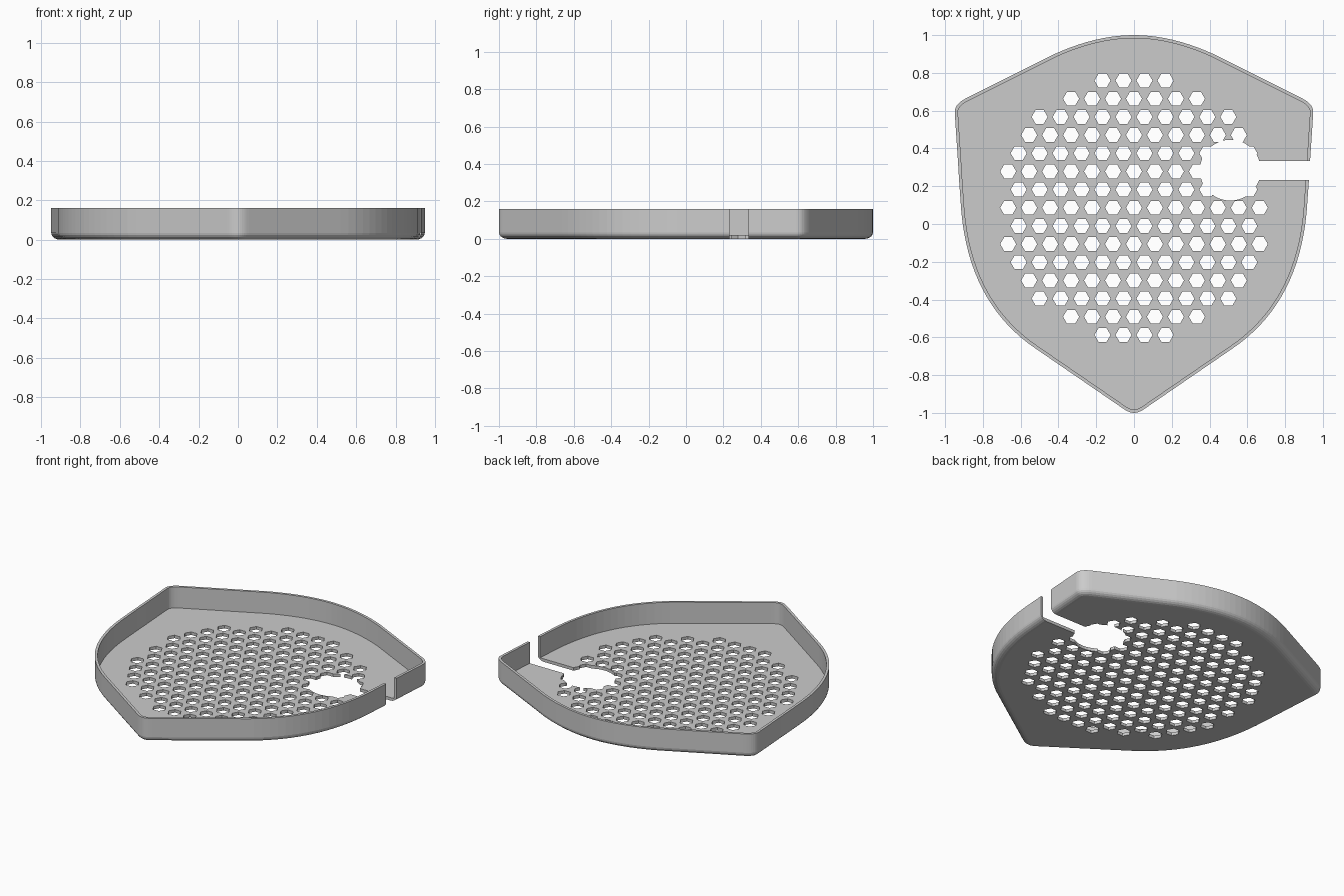
import bpy, bmesh, math
from collections import Counter
from mathutils import Vector
from mathutils.geometry import delaunay_2d_cdt

if "Cube" in bpy.data.objects:
    bpy.data.objects.remove(bpy.data.objects["Cube"], do_unlink=True)

HEIGHT, WALL, FLOOR, FILLET = 0.16, 0.017, 0.02, 0.045
SLOT_LOW, SLOT_HIGH = 0.233, 0.333

grey = bpy.data.materials.new("plain_grey")
grey.use_nodes = True
grey.diffuse_color = (0.6, 0.6, 0.6, 1)
grey.node_tree.nodes["Principled BSDF"].inputs["Base Color"].default_value = (0.6, 0.6, 0.6, 1)


def bend(a, ctrl, b, steps):
    """Points along a quadratic curve from a to b."""
    a, ctrl, b = Vector(a), Vector(ctrl), Vector(b)
    return [a * (1 - t) ** 2 + ctrl * 2 * t * (1 - t) + b * t * t
            for t in (i / steps for i in range(steps + 1))]


def polygon(cx, cy, r, n):
    return [Vector((cx + r * math.cos(math.tau * i / n), cy + r * math.sin(math.tau * i / n)))
            for i in range(n)]


def inside(poly, p):
    """Whether p lies in a convex counter-clockwise polygon."""
    return all((poly[i] - poly[i - 1]).cross(p - poly[i - 1]) > 0 for i in range(len(poly)))


# Shield outline: right half from top to tip, then mirrored
half = bend((0, 1), (0.2, 1), (0.42, 0.9), 10)
half += bend((0.89, 0.665), (0.951, 0.634), (0.949, 0.59), 8)
slot_index = len(half)
half += [Vector((0.932, SLOT_HIGH)), Vector((0.926, SLOT_LOW))]
half += bend((0.918, 0.12), (0.89, -0.41), (0.52, -0.66), 18)
half += bend((0.055, -0.979), (0.025, -1), (0, -1), 5)
outline = half + [Vector((-p.x, p.y)) for p in half[-2:0:-1]]


def inset(distance):
    """Outline moved inward, keeping the slot edges level."""
    result = []
    for i, p in enumerate(outline):
        a = (p - outline[i - 1]).normalized()
        b = (outline[(i + 1) % len(outline)] - p).normalized()
        inward = Vector((a.y + b.y, -a.x - b.x)).normalized()
        q = p + inward * distance / max(0.5, inward.dot(Vector((a.y, -a.x))))
        if i in (slot_index, slot_index + 1):
            q.y = p.y
        result.append(q)
    return result


# Rim: rounded bottom edge and thin wall, left open at the slot
section = []
for i in range(6):
    angle = math.pi / 2 * i / 5
    section.append((FILLET * (1 - math.sin(angle)), 0.035 * (1 - math.cos(angle))))
section += [(0, HEIGHT), (WALL, HEIGHT), (WALL, FLOOR), (FILLET, FLOOR)]
bm = bmesh.new()
rings = [[bm.verts.new((p.x, p.y, z)) for p in inset(d)] for d, z in section]
for r0, r1 in zip(rings, rings[1:]):
    for i in range(len(r0)):
        j = (i + 1) % len(r0)
        if i != slot_index:
            bm.faces.new((r0[i], r1[i], r1[j], r0[j]))
bm.faces.new([ring[slot_index] for ring in rings])
bm.faces.new([ring[slot_index + 1] for ring in reversed(rings)])

# Openings: round hole, side slot and staggered rows of hexagonal drain holes
openings = [polygon(0.51, 0.285, 0.161, 48),
            [Vector(p) for p in ((0.6, SLOT_LOW), (1.2, SLOT_LOW),
                                 (1.2, SLOT_HIGH), (0.6, SLOT_HIGH))]]
upper = [4, 7, 10, 11, 12, 13, 12]
for row, count in enumerate(upper + [13] + upper[::-1]):
    y = 0.086 + (7 - row) * 0.0962
    for k in range(count):
        openings.append(polygon((k - (count - 1) / 2) * 0.111, y, 0.0425, 6))

# Floor plate: triangulated around the openings, then given thickness
border = inset(FILLET)[::-1]
points, loops = [], []
for poly in [border] + openings:
    loops.append(list(range(len(points), len(points) + len(poly))))
    points += poly
flat, _, tris, *_ = delaunay_2d_cdt(points, [], loops, 1, 1e-5)
kept = []
for tri in tris:
    centre = sum((flat[i] for i in tri), Vector((0, 0))) / len(tri)
    if inside(border, centre) and not any(inside(o, centre) for o in openings):
        kept.append(tri)
used = {i for tri in kept for i in tri}
low = {i: bm.verts.new((*flat[i], 0)) for i in used}
high = {i: bm.verts.new((*flat[i], FLOOR)) for i in used}
edges = [(tri[k - 1], tri[k]) for tri in kept for k in range(len(tri))]
uses = Counter(frozenset(e) for e in edges)
for tri in kept:
    bm.faces.new([low[i] for i in reversed(tri)])
    bm.faces.new([high[i] for i in tri])
inner = inset(FILLET + 0.002)[::-1]
for a, b in edges:
    if uses[frozenset((a, b))] == 1 and inside(inner, (flat[a] + flat[b]) / 2):
        bm.faces.new((low[a], low[b], high[b], high[a]))
bmesh.ops.remove_doubles(bm, verts=bm.verts[:], dist=0.0001)

mesh = bpy.data.meshes.new("shield_drip_tray")
bm.to_mesh(mesh)
bm.free()
mesh.materials.append(grey)
tray = bpy.data.objects.new("shield_drip_tray", mesh)
bpy.context.collection.objects.link(tray)
